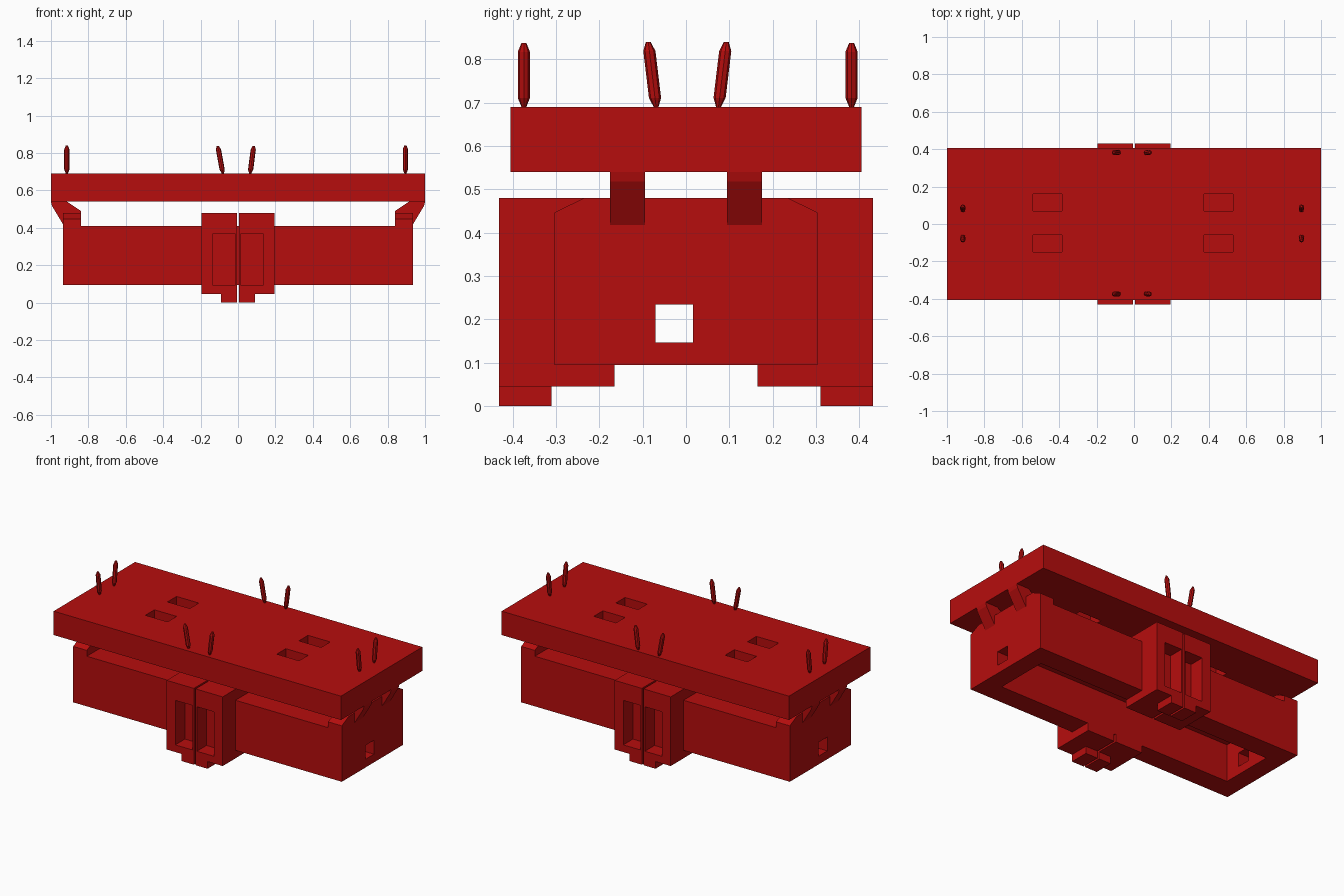
import bpy, bmesh, math
from mathutils import Vector

if "Cube" in bpy.data.objects:
    bpy.data.objects.remove(bpy.data.objects["Cube"])

red = bpy.data.materials.new("red")
red.diffuse_color = (0.47, 0.004, 0.004, 1)
red.use_nodes = True
red.node_tree.nodes["Principled BSDF"].inputs["Base Color"].default_value = red.diffuse_color


def finish(name, bm):
    bmesh.ops.recalc_face_normals(bm, faces=bm.faces)
    me = bpy.data.meshes.new(name)
    bm.to_mesh(me)
    bm.free()
    me.materials.append(red)
    ob = bpy.data.objects.new(name, me)
    bpy.context.collection.objects.link(ob)
    return ob


def prism(name, pts, offset):
    """Close a flat outline and extrude it along offset."""
    bm = bmesh.new()
    face = bm.faces.new([bm.verts.new(p) for p in pts])
    out = bmesh.ops.extrude_face_region(bm, geom=[face])["geom"]
    verts = [v for v in out if isinstance(v, bmesh.types.BMVert)]
    bmesh.ops.translate(bm, verts=verts, vec=offset)
    return finish(name, bm)


def box(name, x0, x1, y0, y1, z0, z1):
    pts = [(x0, y0, z0), (x1, y0, z0), (x1, y1, z0), (x0, y1, z0)]
    return prism(name, pts, (0, 0, z1 - z0))


def cut(ob, *dims):
    cutter = box("cutter", *dims)
    cutter.hide_render = True
    mod = ob.modifiers.new("cut", 'BOOLEAN')
    mod.operation = 'DIFFERENCE'
    mod.solver = 'EXACT'
    mod.object = cutter
    bpy.context.view_layer.objects.active = ob
    bpy.ops.object.modifier_apply(modifier=mod.name)
    bpy.data.objects.remove(cutter)


def pin(name, bottom, top, r=0.014):
    """Eight-sided rod with tapered tips."""
    a, b = Vector(bottom), Vector(top)
    bm = bmesh.new()
    rings = []
    for t, rad in ((0, 0.4 * r), (0.14, r), (0.86, r), (1, 0.4 * r)):
        c = a.lerp(b, t)
        rings.append([bm.verts.new(c + Vector((rad * math.cos(k * math.pi / 4),
                                               rad * math.sin(k * math.pi / 4), 0)))
                      for k in range(8)])
    for lo, hi in zip(rings, rings[1:]):
        for k in range(8):
            bm.faces.new((lo[k], lo[k - 1], hi[k - 1], hi[k]))
    bm.faces.new(rings[0])
    bm.faces.new(rings[-1])
    return finish(name, bm)


# Top plate with four slots
plate = box("top_plate", -1, 1, -0.405, 0.405, 0.54, 0.69)
for x in (-0.54, 0.375):
    for y in (-0.15, 0.07):
        cut(plate, x, x + 0.155, y, y + 0.09, 0.5, 0.75)

# Hollow body, open underneath, with a square hole through both ends
body = box("body", -0.935, 0.935, -0.303, 0.303, 0.095, 0.41)
cut(body, -0.82, 0.82, -0.17, 0.17, 0.0, 0.33)
cut(body, -1.1, 1.1, -0.07, 0.016, 0.147, 0.234)

for sx, side in ((-1, "left"), (1, "right")):
    # Chamfered ridge on each end of the body
    ridge = [(-0.303, 0.41), (-0.303, 0.447), (-0.235, 0.48),
             (0.235, 0.48), (0.303, 0.447), (0.303, 0.41)]
    prism(f"end_ridge_{side}", [(sx * 0.84, y, z) for y, z in ridge], (sx * 0.095, 0, 0))

    # Slanted struts joining the body to the plate
    strut = [(0.935, 0.418), (0.995, 0.518), (1.0, 0.54), (0.915, 0.54),
             (0.84, 0.49), (0.84, 0.418)]
    for y in (-0.175, 0.095):
        prism(f"strut_{side}", [(sx * x, y, z) for x, z in strut], (0, 0.08, 0))

    for sy, end in ((-1, "front"), (1, "back")):
        # C-shaped clamp halves with a window, and their feet
        clamp = [(0.165, 0.045), (0.431, 0.045), (0.431, 0.48), (0.165, 0.48),
                 (0.165, 0.41), (0.303, 0.41), (0.303, 0.095), (0.165, 0.095)]
        ob = prism(f"clamp_{end}_{side}",
                   [(sx * 0.006, sy * y, z) for y, z in clamp], (sx * 0.189, 0, 0))
        xs = sorted((sx * 0.015, sx * 0.135))
        cut(ob, *xs, *sorted((sy * 0.335, sy * 0.5)), 0.09, 0.37)
        box(f"foot_{end}_{side}", *sorted((sx * 0.006, sx * 0.09)),
            *sorted((sy * 0.31, sy * 0.431)), 0, 0.045)

        # Pins leaning outward in pairs on top of the plate
        pin(f"edge_pin_{end}_{side}", (sx * 0.073 - 0.008, sy * 0.378 + 0.004, 0.69),
            (sx * 0.096 - 0.012, sy * 0.378 + 0.004, 0.838))
        pin(f"end_pin_{end}_{side}", (sx * 0.905 - 0.01, sy * 0.072 + 0.003, 0.69),
            (sx * 0.905 - 0.01, sy * 0.09 + 0.003, 0.84))
